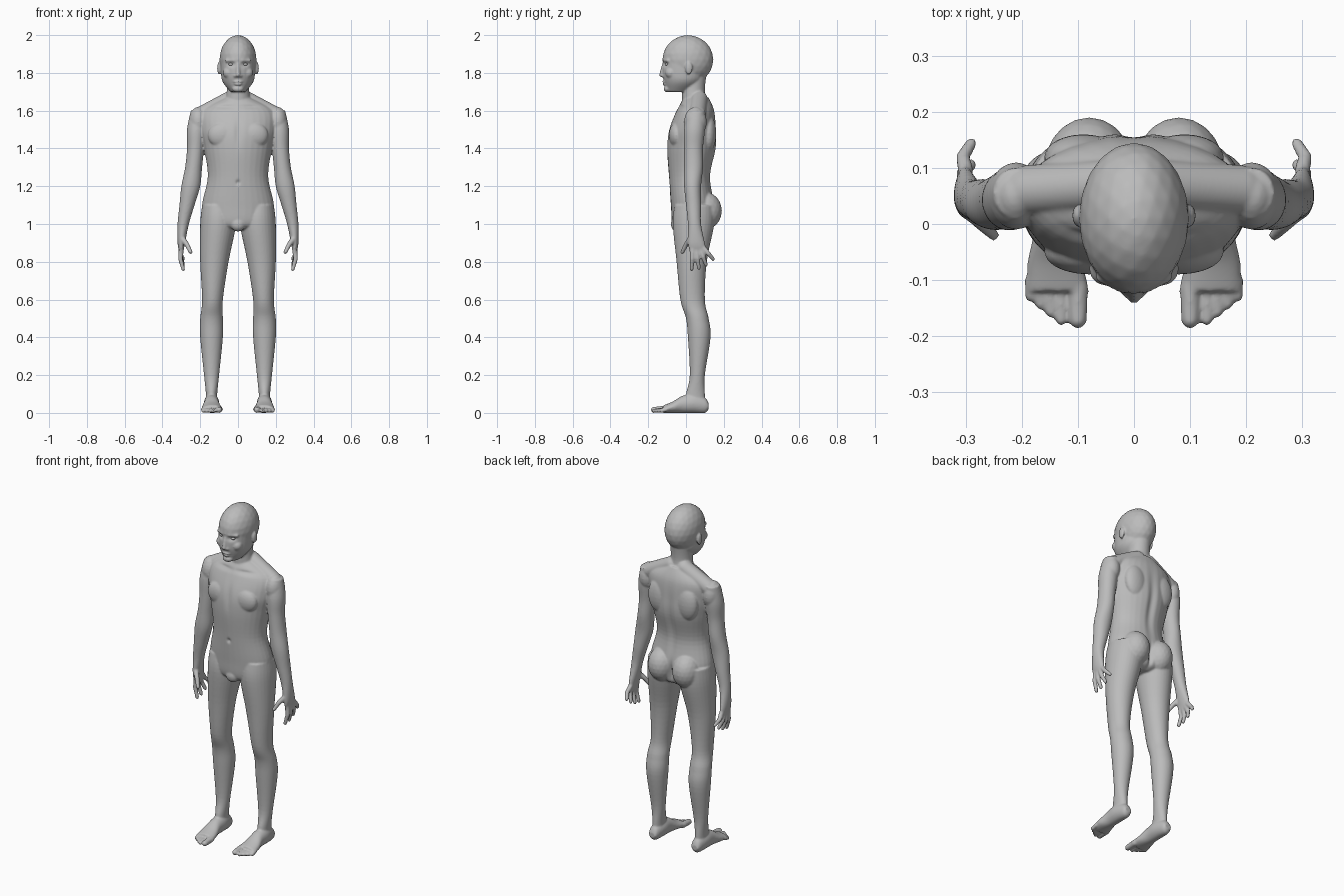
import bpy
import bmesh
from math import sin, cos, pi, exp
from mathutils import Vector, Matrix

if "Cube" in bpy.data.objects:
    bpy.data.objects.remove(bpy.data.objects["Cube"])

skin = bpy.data.materials.new("skin_grey")
skin.use_nodes = True
grey = (0.5, 0.5, 0.5, 1)
skin.diffuse_color = grey
skin.node_tree.nodes["Principled BSDF"].inputs["Base Color"].default_value = grey

bm = bmesh.new()
sides = 32


def spline(rows, steps=6):
    """Pass a smooth Catmull-Rom curve through rows of numbers."""
    points = [Vector(row) for row in rows]
    points = [points[0]] + points + [points[-1]]
    smooth = []
    for a, b, c, d in zip(points, points[1:], points[2:], points[3:]):
        for i in range(steps):
            t = i / steps
            linear = c - a
            square = a * 2 - b * 5 + c * 4 - d
            cube = b * 3 - a - c * 3 + d
            smooth.append(b + (linear * t + square * t * t + cube * t * t * t) / 2)
    return smooth + [points[-1]]


def loft(rows, lengthwise=False):
    """Skin oval sections given as (station, low x, high x, low side, high side).
    Stations run along z, or along y when lengthwise."""
    rings = []
    for station, left, right, low, high in spline(rows):
        ring = []
        for i in range(sides):
            angle = 2 * pi * i / sides
            u = (left + right + (right - left) * cos(angle)) / 2
            v = (low + high + (high - low) * sin(angle)) / 2
            place = (u, station, v) if lengthwise else (u, v, station)
            ring.append(bm.verts.new(place))
        rings.append(ring)
    for lower, upper in zip(rings, rings[1:]):
        for i in range(sides):
            j = (i + 1) % sides
            bm.faces.new((lower[i], lower[j], upper[j], upper[i]))
    bm.faces.new(rings[0])
    bm.faces.new(rings[-1])


def centred_loft(rows):
    """Sections given as (height, half width, front, back)."""
    loft([(z, -half, half, front, back) for z, half, front, back in rows])


def blob(centre, radii):
    placing = Matrix.Translation(centre) @ Matrix.Diagonal((*radii, 1))
    bmesh.ops.create_icosphere(bm, subdivisions=3, radius=1, matrix=placing)


def capsule(start, end, start_radius, end_radius):
    start, end = Vector(start), Vector(end)
    along = end - start
    turn = along.to_track_quat('Z', 'Y').to_matrix().to_4x4()
    bmesh.ops.create_cone(bm, cap_ends=True, segments=sides, depth=along.length,
                          radius1=start_radius, radius2=end_radius,
                          matrix=Matrix.Translation((start + end) / 2) @ turn)
    blob(start, [start_radius] * 3)
    blob(end, [end_radius] * 3)


def build_leg():
    loft([(1.1, .02, .19, -.06, .15), (1, .01, .2, -.07, .15),
          (.8, .05, .2, -.05, .11), (.6, .08, .19, -.03, .1),
          (.5, .08, .2, 0, .12), (.4, .08, .2, .01, .13),
          (.2, .1, .18, .02, .1), (.1, .11, .17, 0, .1), (.03, .11, .17, 0, .1)])
    # Buttock
    blob((.08, .1, 1.07), (.08, .09, .1))


def build_foot():
    loft([(.12, .12, .16, .02, .05), (.1, .11, .17, 0, .08),
          (.04, .1, .18, 0, .1), (-.02, .1, .18, 0, .09),
          (-.07, .09, .19, 0, .06), (-.12, .08, .19, 0, .04)], lengthwise=True)
    # Big toe, then the four small ones fanning back
    capsule((.1, -.11, .02), (.1, -.17, .016), .018, .016)
    radius = .011
    for i in range(4):
        x = .13 + .018 * i
        tip = -.17 + .014 * i
        capsule((x, -.1, .02), (x, tip, radius), radius, radius)


def build_arm():
    loft([(1.6, .17, .25, .01, .1), (1.5, .17, .27, -.01, .1),
          (1.4, .18, .27, -.01, .09), (1.3, .19, .28, -.01, .09),
          (1.2, .2, .3, -.01, .08), (1.1, .23, .31, 0, .08),
          (1, .26, .32, .01, .08), (.9, .28, .32, .01, .1),
          (.85, .29, .31, .02, .11)])
    # Shoulder cap
    blob((.21, .05, 1.54), (.05, .06, .08))


def build_hand():
    for i in range(4):
        base = Vector((.3, .035 + .02 * i, .87))
        tip = Vector((.29, .03 + .038 * i, .76 + .006 * i * i))
        knuckle = (base + tip) / 2 + Vector((.01, 0, 0))
        capsule(base, knuckle, .014, .012)
        capsule(knuckle, tip, .012, .01)
    # Thumb
    capsule((.3, .03, .93), (.27, 0, .89), .016, .013)
    capsule((.27, 0, .89), (.25, -.02, .85), .013, .01)


def build_paired_muscles():
    # Chest, shoulder blade, and slope from neck to shoulder
    blob((.08, -.05, 1.47), (.08, .04, .07))
    blob((.09, .12, 1.48), (.07, .04, .1))
    capsule((.04, .07, 1.66), (.19, .06, 1.58), .045, .045)


def build_paired_features():
    # Ear, brow, cheek and nostril
    blob((.1, .015, 1.825), (.01, .02, .034))
    capsule((.02, -.115, 1.865), (.06, -.095, 1.865), .009, .009)
    blob((.05, -.08, 1.8), (.03, .03, .03))
    blob((.014, -.12, 1.785), (.009, .012, .009))


def build_trunk():
    centred_loft([(1.67, .07, -.01, .12), (1.6, .19, -.05, .15),
                  (1.5, .2, -.09, .16), (1.4, .18, -.1, .16),
                  (1.25, .16, -.09, .13), (1.1, .19, -.08, .15),
                  (1, .17, -.07, .14), (.97, .1, -.03, .1)])
    blob((0, -.05, 1), (.04, .03, .04))
    # Neck
    centred_loft([(1.8, .06, -.02, .11), (1.7, .06, -.02, .1),
                  (1.6, .08, -.02, .12)])


def build_head():
    # Skull, then face down to the chin
    blob((0, .01, 1.87), (.098, .135, .13))
    centred_loft([(1.9, .09, -.12, .1), (1.8, .09, -.125, .1),
                  (1.75, .08, -.115, .08), (1.7, .04, -.1, .02)])
    blob((0, -.1, 1.715), (.03, .018, .018))
    # Nose and lips
    capsule((0, -.12, 1.845), (0, -.13, 1.79), .008, .012)
    blob((0, -.113, 1.753), (.025, .013, .006))
    blob((0, -.111, 1.74), (.022, .013, .007))


# Build one side, mirror it, then add the middle
build_leg()
build_foot()
build_arm()
build_hand()
build_paired_muscles()
build_paired_features()
copied = bmesh.ops.duplicate(bm, geom=bm.verts[:] + bm.edges[:] + bm.faces[:])
opposite = [g for g in copied["geom"] if isinstance(g, bmesh.types.BMVert)]
bmesh.ops.scale(bm, vec=(-1, 1, 1), verts=opposite)
build_trunk()
build_head()

bmesh.ops.recalc_face_normals(bm, faces=bm.faces[:])
parts = bpy.data.meshes.new("body_parts")
bm.to_mesh(parts)
bm.free()
body = bpy.data.objects.new("body", parts)
bpy.context.collection.objects.link(body)

# Fuse the parts into one soft skin
fuse = body.modifiers.new("fuse", 'REMESH')
fuse.mode = 'VOXEL'
fuse.voxel_size = .005
soften = body.modifiers.new("soften", 'SMOOTH')
soften.factor = .5
soften.iterations = 5
graph = bpy.context.evaluated_depsgraph_get()
fused = bpy.data.meshes.new_from_object(body.evaluated_get(graph))
body.modifiers.clear()
body.data = fused

# Press in creases: centre, reach and depth, the same on both sides
eye_socket = ((.036, -.11, 1.845), (.02, .04, .012), .012)
mouth = ((0, -.12, 1.746), (.024, .03, .003), .004)
navel = ((0, -.09, 1.22), (.01, .04, .012), .009)
breastbone = ((0, -.09, 1.48), (.016, .05, .07), .007)
collarbone = ((.07, -.03, 1.62), (.06, .04, .012), .008)
spine = ((0, .15, 1.35), (.022, .06, .17), -.012)
cleft = ((0, .15, 1.04), (.012, .07, .06), -.02)
for centre, reach, depth in (eye_socket, mouth, navel, breastbone, collarbone,
                             spine, cleft):
    for vert in fused.vertices:
        place = (abs(vert.co.x), vert.co.y, vert.co.z)
        away = sum(((p - c) / r) ** 2 for p, c, r in zip(place, centre, reach))
        if away < 8:
            vert.co.y += depth * exp(-away)

fused.materials.clear()
fused.materials.append(skin)
fused.shade_smooth()

# Eyes
for side, name in ((1, "left_eye"), (-1, "right_eye")):
    bpy.ops.mesh.primitive_uv_sphere_add(segments=24, ring_count=12, radius=1,
                                         location=(side * .036, -.097, 1.845))
    eye = bpy.context.object
    eye.name = name
    eye.scale = (.015, .013, .008)
    eye.data.materials.append(skin)
    bpy.ops.object.shade_smooth()
